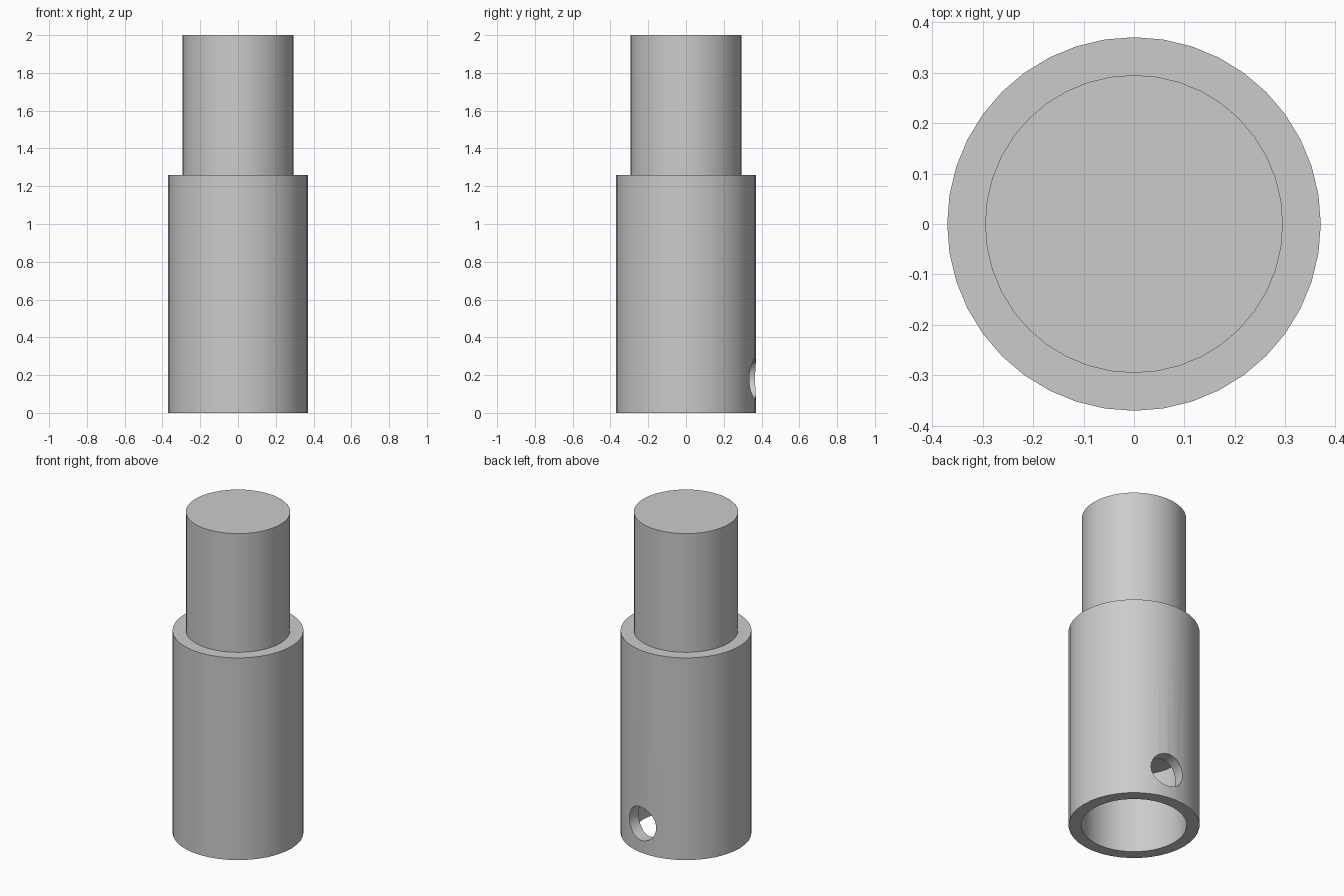
import bpy
import math
from mathutils import Matrix, Vector

cube = bpy.data.objects.get("Cube")
if cube:
    bpy.data.objects.remove(cube, do_unlink=True)

SIDES = 40
PIN_R, SLEEVE_R, BORE_R = 0.295, 0.37, 0.298
SHOULDER_Z, TOP_Z, BORE_Z = 1.26, 2.0, 0.50

grey = bpy.data.materials.new("light grey")
grey.use_nodes = True
colour = (0.6, 0.6, 0.6, 1)
grey.diffuse_color = colour
grey.node_tree.nodes["Principled BSDF"].inputs["Base Color"].default_value = colour


def lathe(name, profile):
    """Spin a closed (radius, z) profile that starts and ends on the axis."""
    verts, rings, faces = [], [], []
    for r, z in profile:
        ring = []
        for i in range(SIDES):
            a = math.tau * i / SIDES
            ring.append(len(verts))
            verts.append((r * math.cos(a), r * math.sin(a), z))
        rings.append(ring)
    for low, high in zip(rings, rings[1:]):
        for i in range(SIDES):
            j = (i + 1) % SIDES
            faces.append((low[i], low[j], high[j], high[i]))
    faces.append(rings[0][::-1])
    faces.append(rings[-1])
    mesh = bpy.data.meshes.new(name)
    mesh.from_pydata(verts, [], faces)
    mesh.materials.append(grey)
    obj = bpy.data.objects.new(name, mesh)
    bpy.context.collection.objects.link(obj)
    return obj


# Stepped pin and sleeve with a blind bore in the base
body = lathe("stepped_sleeve", [
    (BORE_R, BORE_Z), (BORE_R, 0), (SLEEVE_R, 0), (SLEEVE_R, SHOULDER_Z),
    (PIN_R, SHOULDER_Z), (PIN_R, TOP_Z)])

# Radial cross hole through the rear wall only
angle = math.radians(90 - 8.5)
out = Vector((math.cos(angle), math.sin(angle), 0))
bpy.ops.mesh.primitive_cylinder_add(vertices=32, radius=0.104, depth=0.4)
cutter = bpy.context.object
cutter.name = "cross_hole_cutter"
cutter.data.materials.append(grey)
cutter.matrix_world = (Matrix.Translation(out * 0.35 + Vector((0, 0, 0.18)))
                       @ out.to_track_quat("Z", "Y").to_matrix().to_4x4())
cutter.hide_render = True

hole = body.modifiers.new("cross_hole", "BOOLEAN")
hole.operation = "DIFFERENCE"
hole.solver = "EXACT"
hole.object = cutter

# Apply the cut, then smooth the curved walls while keeping rims crisp
bpy.ops.object.select_all(action="DESELECT")
body.select_set(True)
bpy.context.view_layer.objects.active = body
bpy.ops.object.modifier_apply(modifier=hole.name)
bpy.data.objects.remove(cutter, do_unlink=True)
bpy.ops.object.shade_smooth_by_angle(angle=math.radians(30))
